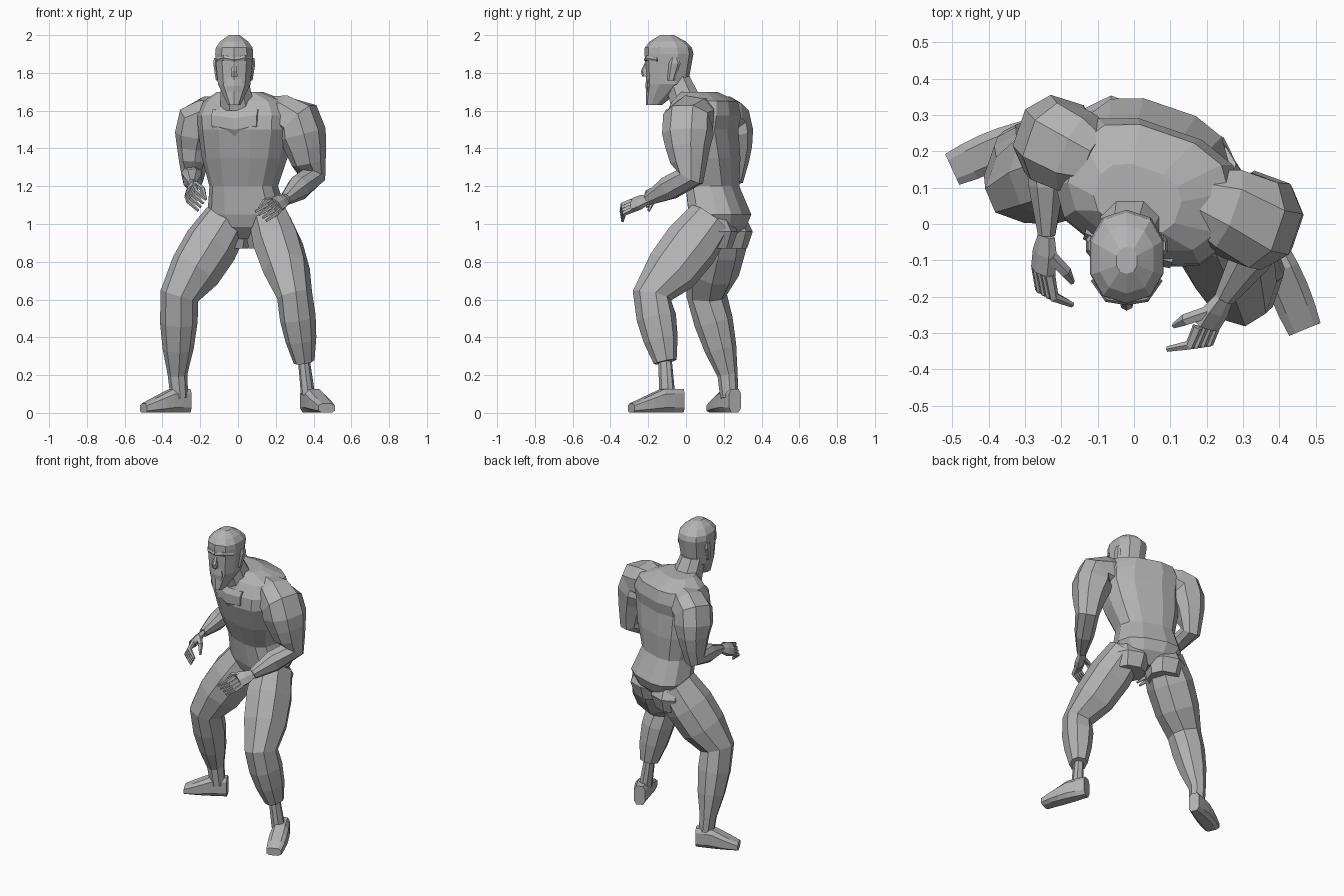
import bpy, bmesh, math
from mathutils import Vector

old_cube = bpy.data.objects.get("Cube")
if old_cube:
    bpy.data.objects.remove(old_cube)

# One plain colour for the whole figure
grey = bpy.data.materials.new("plain grey")
grey.use_nodes = True
grey.diffuse_color = (0.45, 0.45, 0.45, 1)
grey.node_tree.nodes["Principled BSDF"].inputs["Base Color"].default_value = grey.diffuse_color

ACROSS = Vector((1, 0, 0))
UP = Vector((0, 0, 1))
TWIST = -0.33
BODY_SIDE = Vector((math.cos(TWIST), math.sin(TWIST), 0))


def outline(center, along, side, width, depth, sides, power):
    """Rounded polygon around a centre, kept above the ground."""
    across = (side - along * side.dot(along)).normalized()
    outward = along.cross(across)
    points = []
    for corner in range(sides):
        angle = math.tau * (corner + 0.5) / sides
        c, s = math.cos(angle), math.sin(angle)
        c = math.copysign(abs(c) ** power, c) * width
        s = math.copysign(abs(s) ** power, s) * depth
        point = center + across * c + outward * s
        point.z = max(point.z, 0)
        points.append(point)
    return points


def skin(name, rings):
    """Join neighbouring outlines with flat faces and cap both ends."""
    bm = bmesh.new()
    loops = [[bm.verts.new(point) for point in ring] for ring in rings]
    for low, high in zip(loops, loops[1:]):
        for k in range(len(low)):
            bm.faces.new((low[k - 1], low[k], high[k], high[k - 1]))
    bm.faces.new(loops[0])
    bm.faces.new(loops[-1])
    bmesh.ops.recalc_face_normals(bm, faces=bm.faces)
    mesh = bpy.data.meshes.new(name)
    bm.to_mesh(mesh)
    bm.free()
    mesh.materials.append(grey)
    bpy.context.collection.objects.link(bpy.data.objects.new(name, mesh))


def limb(name, joints, side=BODY_SIDE, axis=None, depth=1.1, sides=8, steps=3, power=0.85):
    """Joints are (point, half width, muscle bulge before the next joint)."""
    path = []
    for (start, r_start, bulge), (end, r_end, _) in zip(joints, joints[1:]):
        for step in range(steps):
            f = step / steps
            radius = r_start + (r_end - r_start) * f + bulge * math.sin(math.pi * f)
            path.append((Vector(start).lerp(Vector(end), f), radius))
    path.append((Vector(joints[-1][0]), joints[-1][1]))
    rings = []
    for i, (center, radius) in enumerate(path):
        before = path[max(i - 1, 0)][0]
        after = path[min(i + 1, len(path) - 1)][0]
        along = axis or ((center - before).normalized() + (after - center).normalized()).normalized()
        rings.append(outline(center, along, side, radius, radius * depth, sides, power))
    skin(name, rings)


def foot(name, heel, toe):
    """Wedge shoe, tall from heel to ankle and sloping to the toes."""
    heel, toe = Vector(heel), Vector(toe)
    along = (toe - heel).normalized()
    rings = []
    for step in range(6):
        f = step / 5
        width = 0.037 + 0.02 * math.sin(math.pi * f * 0.8)
        height = min(0.13, 0.05 + 0.13 * (1 - f))
        center = heel.lerp(toe, f) + UP * height / 2
        rings.append(outline(center, along, along.cross(UP), width, height / 2, 8, 0.6))
    skin(name, rings)


def hand(name, wrist, knuckles, tip, thumb_tip, bend, across):
    """Palm, four curled fingers and a thumb."""
    wrist, knuckles, tip, thumb_tip, bend = map(Vector, (wrist, knuckles, tip, thumb_tip, bend))
    across = Vector(across).normalized()
    middle = wrist.lerp(knuckles, 0.5)
    limb(name + "_palm", [(wrist, 0.03, 0), (middle, 0.045, 0), (knuckles, 0.045, 0)],
         across, depth=0.55, sides=6, steps=1)
    for i, finger in enumerate(("index", "middle", "ring", "little")):
        base = knuckles + across * (i - 1.5) * 0.022
        end = tip + across * (i - 1.5) * 0.025
        limb(f"{name}_{finger}_finger",
             [(base, 0.014, 0), (base.lerp(end, 0.5) + bend, 0.013, 0), (end, 0.007, 0)],
             across, sides=5, steps=1)
    root = middle - across * 0.03
    limb(name + "_thumb",
         [(root, 0.016, 0), (root.lerp(thumb_tip, 0.5) - across * 0.02, 0.015, 0),
          (thumb_tip, 0.007, 0)], across, sides=5, steps=1)


# Torso, chest shelf, seat and neck
crotch, hips, waist = (.05, .18, .92), (.05, .18, 1.05), (.03, .14, 1.2)
chest, shoulders, collar = (.04, .08, 1.5), (.04, .1, 1.65), (.01, .07, 1.7)
limb("torso", [(crotch, .08, .03), (hips, .21, 0), (waist, .18, .01), (chest, .25, .02),
               (shoulders, .22, 0), (collar, .12, 0)],
     axis=UP, depth=0.73, sides=12, steps=2, power=0.75)
limb("pectorals", [((-.13, -.01, 1.55), .06, 0), ((-.01, -.06, 1.53), .07, 0),
                   ((.11, -.09, 1.55), .06, 0)], UP, axis=BODY_SIDE, depth=0.6, steps=1)
for label, x, y in (("left", .16, .15), ("right", -.05, .23)):
    limb(label + "_buttock", [((x, y - .02, 1.08), .08, 0), ((x, y, .96), .12, 0),
                              ((x, y - .01, .87), .1, 0)], axis=UP, depth=1, steps=2)
limb("neck", [((0, .02, 1.6), .1, 0), ((-.02, -.05, 1.78), .075, 0)],
     ACROSS, axis=UP, depth=1, steps=2)


# Head and face
def face(x, y, z):
    return (x - 0.02, y, z)


limb("head", [(face(0, -.17, 1.63), .035, 0), (face(0, -.1, 1.74), .09, 0),
              (face(0, -.09, 1.9), .105, .025), (face(0, -.1, 2), .03, 0)],
     ACROSS, axis=UP, depth=1.23, sides=10)
limb("nose", [(face(0, -.2, 1.87), .01, 0), (face(0, -.22, 1.81), .017, 0),
              (face(0, -.21, 1.78), .02, 0)], ACROSS, axis=UP, sides=6, steps=1)
limb("chin", [(face(0, -.19, 1.78), .04, 0), (face(0, -.19, 1.73), .05, 0),
              (face(0, -.19, 1.63), .02, 0)], ACROSS, axis=UP, depth=0.5, sides=6, steps=1)
for label, s in (("left", 1), ("right", -1)):
    limb(label + "_brow", [(face(0, -.21, 1.87), .012, 0), (face(s * .05, -.2, 1.88), .015, 0),
                           (face(s * .09, -.15, 1.87), .01, 0)], UP, sides=6, steps=1)
    limb(label + "_ear", [(face(s * .09, -.08, 1.76), .008, 0), (face(s * .1, -.06, 1.85), .013, 0),
                          (face(s * .1, -.06, 1.88), .007, 0)],
         ACROSS, axis=UP, depth=2.4, sides=6, steps=1)

# Arms and hands
left_wrist, right_wrist = (.25, -.2, 1.13), (-.24, -.03, 1.21)
limb("left_arm", [((.17, .07, 1.6), .08, .01), ((.32, .01, 1.55), .12, .01),
                  ((.36, .01, 1.4), .105, 0), ((.39, .02, 1.25), .07, .01),
                  (left_wrist, .03, 0)], steps=2)
limb("right_arm", [((-.1, .17, 1.6), .08, .01), ((-.21, .22, 1.55), .11, .01),
                   ((-.23, .25, 1.4), .09, 0), ((-.24, .25, 1.26), .06, .01),
                   (right_wrist, .025, 0)], steps=2)
hand("left_hand", left_wrist, knuckles=(.2, -.28, 1.1), tip=(.12, -.34, 1.04),
     thumb_tip=(.11, -.28, 1.08), bend=(.02, -.02, .01), across=(.7, .1, -.6))
hand("right_hand", right_wrist, knuckles=(-.25, -.13, 1.17), tip=(-.19, -.21, 1.1),
     thumb_tip=(-.17, -.16, 1.13), bend=(-.02, -.02, .01), across=(-.5, .3, -.7))

# Legs and feet
left_cuff, right_ankle = (.35, -.11, .27), (-.32, .22, .2)
limb("left_leg", [((.17, .13, 1.02), .11, .03), ((.3, -.18, .62), .09, .015),
                  (left_cuff, .053, 0)], depth=1.15)
limb("left_ankle", [(left_cuff, .03, 0), ((.37, -.1, .1), .035, 0)], depth=1.2, steps=2)
limb("right_leg", [((-.06, .2, 1.02), .12, .03), ((-.31, .11, .62), .1, .015),
                   (right_ankle, .05, 0), ((-.31, .23, .08), .045, 0)], depth=1.05)
foot("left_foot", (.36, -.02, 0), (.47, -.29, 0))
foot("right_foot", (-.26, .26, 0), (-.5, .15, 0))
